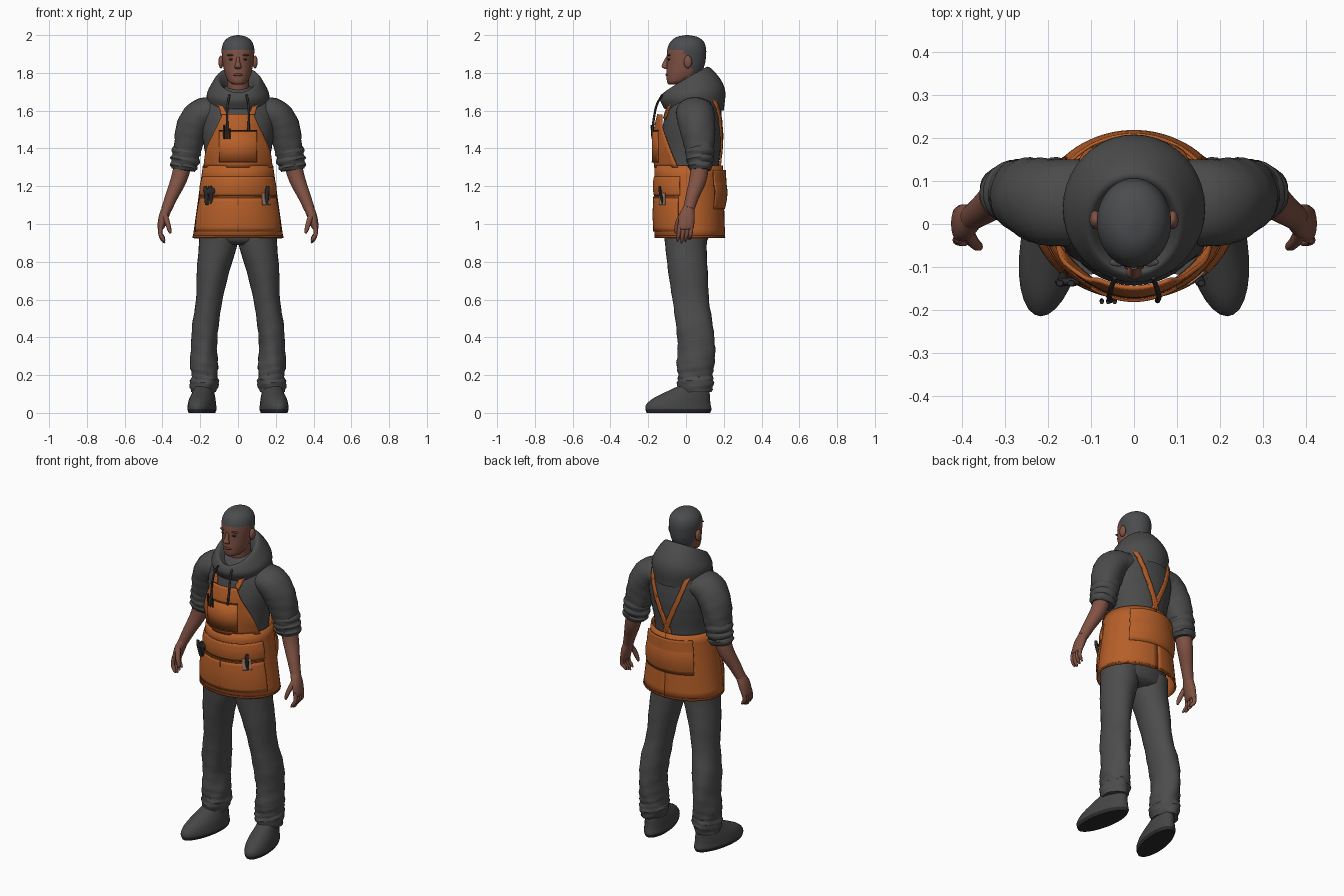
import bpy, bmesh
from math import sin, cos, pi, radians
from mathutils import Vector

cube = bpy.data.objects.get("Cube")
if cube:
    bpy.data.objects.remove(cube, do_unlink=True)


def material(name, r, g, b):
    m = bpy.data.materials.new(name)
    m.use_nodes = True
    m.diffuse_color = (r, g, b, 1)
    node = m.node_tree.nodes["Principled BSDF"]
    node.inputs["Base Color"].default_value = (r, g, b, 1)
    node.inputs["Roughness"].default_value = .8
    return m


skin = material("brown skin", .22, .085, .058)
lip = material("dark lip", .15, .05, .04)
hair = material("short dark hair", .07, .072, .076)
cloth = material("charcoal hoodie", .07, .07, .07)
denim = material("charcoal trousers", .073, .073, .075)
leather = material("dark shoe", .06, .06, .06)
black = material("near black", .025, .025, .025)
orange = material("orange canvas", .47, .115, .022)
seam = material("dark orange seam", .27, .06, .012)
paper = material("tan paper", .42, .22, .15)


def finish(name, bm, mat, mirror=False, thick=0):
    """Turn a bmesh into a smooth shaded object."""
    bmesh.ops.recalc_face_normals(bm, faces=bm.faces)
    me = bpy.data.meshes.new(name)
    bm.to_mesh(me)
    bm.free()
    me.materials.append(mat)
    me.shade_smooth()
    me.set_sharp_from_angle(angle=radians(45))
    ob = bpy.data.objects.new(name, me)
    bpy.context.collection.objects.link(ob)
    if mirror:
        mod = ob.modifiers.new("Mirror", "MIRROR")
        mod.use_mirror_merge = False
    if thick:
        mod = ob.modifiers.new("Thickness", "SOLIDIFY")
        mod.thickness, mod.offset = thick, 0
    return ob


def grid(name, rows, mat, closed=True, cap=False, **kw):
    """Skin rows of points into a surface."""
    bm = bmesh.new()
    vs = [[bm.verts.new(p) for p in row] for row in rows]
    n = len(vs[0])
    for a, b in zip(vs, vs[1:]):
        for j in range(n if closed else n - 1):
            k = (j + 1) % n
            bm.faces.new((a[j], a[k], b[k], b[j]))
    if cap:
        bm.faces.new(vs[0])
        bm.faces.new(vs[-1])
    return finish(name, bm, mat, **kw)


def spline(pts, steps):
    """Smooth interpolation through points of any dimension."""
    p = [Vector(q) for q in pts]
    p = [p[0] * 2 - p[1]] + p + [p[-1] * 2 - p[-2]]
    out = []
    for a, b, c, d in zip(p, p[1:], p[2:], p[3:]):
        for i in range(steps):
            t = i / steps
            out.append(b + (c - a) * (t / 2) + (a * 2 - b * 5 + c * 4 - d) * (t * t / 2)
                       + (b * 3 - a - c * 3 + d) * (t ** 3 / 2))
    return out + [p[-2]]


def tube(name, pts, mat, steps=5, sides=28, fold=0, upright=True, **kw):
    """Loft ellipses given as x, y, z, x radius, y radius."""
    path = spline(pts, steps)
    rows = []
    for i, q in enumerate(path):
        t = Vector((0, 0, 1))
        if not upright:
            after, before = path[min(i + 1, len(path) - 1)], path[max(i - 1, 0)]
            t = (Vector(after[:3]) - Vector(before[:3])).normalized()
        u = Vector((0, 1, 0)).cross(t).normalized()
        v = t.cross(u)
        row = []
        for j in range(sides):
            a = 2 * pi * j / sides
            s = 1 + fold * i / len(path) * sin(3 * a + i * .8) * cos(1.3 * i - a)
            row.append(Vector(q[:3]) + (u * cos(a) * q[3] + v * sin(a) * q[4]) * s)
        rows.append(row)
    return grid(name, rows, mat, cap=True, **kw)


def ball(name, loc, size, mat, mirror=False):
    bm = bmesh.new()
    bmesh.ops.create_uvsphere(bm, u_segments=16, v_segments=10, radius=1)
    for v in bm.verts:
        v.co = Vector(a * b + c for a, b, c in zip(v.co, size, loc))
    return finish(name, bm, mat, mirror=mirror)


# Head with hair painted above the hairline
head = tube("head", [(0, -.065, 1.738, .02, .025), (0, -.045, 1.752, .048, .055),
                     (0, -.015, 1.79, .068, .089), (0, -.002, 1.84, .079, .1),
                     (0, .002, 1.89, .085, .104), (0, .004, 1.93, .086, .102),
                     (0, .006, 1.965, .074, .088), (0, .006, 1.99, .046, .055),
                     (0, .006, 2, .006, .008)], skin, sides=40)
head.data.materials.append(hair)
for f in head.data.polygons:
    drop = min(max((f.center.y + .02) / .06, 0), 1)
    f.material_index = int(f.center.z > 1.925 - .125 * drop)
tube("neck", [(0, .03, 1.62, .06, .065), (0, .02, 1.7, .058, .062),
              (0, .01, 1.79, .06, .064)], skin)
tube("nose", [(0, -.098, 1.885, .008, .008), (0, -.108, 1.855, .011, .014),
              (0, -.113, 1.833, .018, .016), (0, -.1, 1.82, .012, .012)], skin, sides=14)
ball("ears", (.09, .01, 1.858), (.014, .022, .034), skin, True)
ball("eyes", (.034, -.089, 1.872), (.014, .008, .006), black, True)
ball("eyebrows", (.036, -.089, 1.894), (.022, .01, .005), hair, True)
ball("lips", (0, -.099, 1.79), (.024, .01, .008), lip)

# Hoodie body, sleeves and rolled cuffs
torso = tube("hoodie_body", [(0, .02, 1.05, .17, .14), (0, .015, 1.3, .166, .158),
                             (0, .025, 1.4, .178, .158), (0, .032, 1.5, .195, .158),
                             (0, .04, 1.6, .195, .146), (0, .045, 1.66, .165, .128),
                             (0, .045, 1.7, .12, .1), (0, .045, 1.73, .06, .06)],
             cloth, sides=40, fold=.015)
tube("sleeves", [(.11, .05, 1.6, .07, .1), (.19, .05, 1.58, .086, .102),
                 (.238, .06, 1.51, .088, .094), (.265, .07, 1.41, .076, .08),
                 (.28, .073, 1.33, .066, .066)],
     cloth, fold=.07, upright=False, mirror=True)
tube("sleeve_cuffs", [(.27, .072, 1.4, .07, .074), (.274, .073, 1.38, .08, .078),
                      (.277, .073, 1.36, .07, .07), (.28, .074, 1.34, .08, .074),
                      (.284, .074, 1.32, .069, .064), (.287, .075, 1.305, .076, .066),
                      (.29, .075, 1.285, .062, .055)],
     cloth, steps=3, fold=.06, upright=False, mirror=True)

# Hood: tilted rings of width, front y, back y, front z, back z
rows = []
for w, yf, yb, zf, zb in spline([(.06, -.06, .07, 1.67, 1.7), (.085, -.095, .09, 1.68, 1.8),
                                 (.112, -.115, .12, 1.695, 1.832), (.146, -.13, .18, 1.68, 1.77),
                                 (.166, -.135, .208, 1.65, 1.7), (.15, -.115, .2, 1.61, 1.6)], 5):
    row = []
    for j in range(40):
        a = 2 * pi * j / 40
        t = (1 - cos(a)) / 2
        row.append((w * sin(a), yf + (yb - yf) * t, zf + (zb - zf) * t ** .85))
    rows.append(row)
grid("hood", rows, cloth)
tube("drawstrings", [(.045, -.125, 1.685, .006, .006), (.055, -.155, 1.63, .006, .006),
                     (.058, -.17, 1.56, .006, .006), (.055, -.178, 1.49, .007, .007)],
     black, sides=8, upright=False, mirror=True)

# Forearms and hands
tube("forearms", [(.285, .075, 1.34, .048, .05), (.312, .064, 1.24, .043, .046),
                  (.35, .035, 1.15, .034, .036), (.378, .015, 1.08, .028, .03)],
     skin, upright=False, mirror=True)
tube("palms", [(.374, .017, 1.09, .026, .029), (.393, .005, 1.04, .026, .042),
               (.408, 0, .985, .019, .042), (.409, 0, .97, .011, .036)],
     skin, sides=18, upright=False, mirror=True)
for i in range(4):
    y = -.033 + .021 * i
    tip = .9 + .008 * abs(i - 1)
    tube(f"finger_{i + 1}", [(.407, y, .995, .012, .011), (.412, y - .005, .95, .011, .011),
                             (.398, y - .01, tip + .015, .01, .009),
                             (.388, y - .012, tip, .004, .004)],
         skin, steps=3, sides=10, upright=False, mirror=True)
tube("thumbs", [(.388, -.02, 1.05, .016, .016), (.375, -.042, 1.01, .014, .014),
                (.363, -.052, .97, .011, .011), (.358, -.054, .95, .005, .005)],
     skin, steps=3, sides=10, upright=False, mirror=True)

# Trousers
tube("trouser_seat", [(0, .005, .89, .11, .08), (0, .005, .93, .2, .115),
                      (0, .01, 1.1, .185, .13)], denim)
tube("trouser_legs", [(.104, 0, .97, .1, .118), (.107, 0, .88, .101, .11),
                      (.132, .01, .75, .086, .104), (.152, .025, .6, .07, .096),
                      (.173, .045, .46, .072, .1), (.18, .055, .34, .068, .098),
                      (.18, .05, .25, .074, .098), (.177, .05, .2, .07, .094),
                      (.178, .05, .16, .077, .096), (.183, .045, .11, .064, .086)],
     denim, steps=4, fold=.09, mirror=True)

# Shoes, turned out a little, with dark soles
shoe = tube("shoes", [(.185, -.04, 0, .066, .168), (.185, -.04, .02, .073, .175),
                      (.185, -.04, .045, .071, .17), (.185, -.025, .075, .066, .152),
                      (.185, .003, .105, .057, .122), (.185, .035, .14, .048, .08)],
            leather, steps=4, mirror=True)
shoe.data.materials.append(black)
for v in shoe.data.vertices:
    v.co.x -= .15 * v.co.y
for f in shoe.data.polygons:
    f.material_index = int(f.center.z < .02)
for i in range(3):
    ball(f"shoe_lace_{i + 1}", (.197 - .006 * i, -.125 + .03 * i, .088 + .012 * i),
         (.03, .007, .007), black, True)


# Apron pieces that follow the wrapped skirt
def wrap(name, middle, half, low, high, out, mat, bulge=0, thick=.008, **kw):
    rows = []
    for i in range(9):
        z = low + (high - low) * i / 8
        k = (z - .925) / .385
        puff = out + bulge * sin(pi * i / 8)
        row = []
        for j in range(49):
            a = radians(middle + half * (j / 24 - 1))
            row.append(((.236 - .054 * k + puff) * sin(a),
                        .02 - .006 * k - (.183 - .006 * k + puff) * cos(a), z))
        rows.append(row)
    return grid(name, rows, mat, closed=False, thick=thick, **kw)


wrap("apron_skirt", 0, 180, .925, 1.31, 0, orange)
wrap("apron_hem", 0, 180, .928, .938, .003, seam, thick=.004)
wrap("front_pocket", 0, 72, .96, 1.14, .004, orange, bulge=.006)
wrap("front_pocket_edge", 0, 72, 1.137, 1.146, .008, seam, thick=.006)
wrap("waist_band", 0, 75, 1.15, 1.25, .003, orange, bulge=.006)
wrap("waist_band_edge", 0, 75, 1.247, 1.252, .005, seam, thick=.004)
wrap("pocket_divider", 0, .8, .96, 1.14, .01, seam, thick=.004)
wrap("back_pouch", 180, 46, 1.08, 1.27, .004, orange, bulge=.016)
wrap("back_pouch_flap", 180, 47, 1.2, 1.285, .016, orange)

# Bib: rows of height, half width, centre y, side sweep
rows = []
for z, w, y, sweep in spline([(1.3, .18, -.165, .12), (1.39, .167, -.168, .085),
                              (1.47, .133, -.167, .055), (1.52, .108, -.162, .035),
                              (1.58, .082, -.148, .018)], 4):
    rows.append([(w * u, y + sweep * u * u, z) for u in [j / 12 - 1 for j in range(25)]])
grid("apron_bib", rows, orange, closed=False, thick=.01)
grid("chest_pocket", [[(x * .01, -.177 + x * x * .0003, z) for x in range(-10, 11)]
                      for z in (1.33, 1.4, 1.49)], orange, closed=False, thick=.006)
for z in (1.325, 1.493):
    grid("chest_pocket_seam", [[(x * .01, -.179 + x * x * .0003, z + h) for x in range(-10, 11)]
                               for h in (0, .005)], seam, closed=False, thick=.006)

# Shoulder straps drawn onto the hoodie, crossing at the back
rows = []
for x, y, z in spline([(.075, -.145, 1.565), (.112, -.11, 1.66), (.13, -.04, 1.71),
                       (.135, .05, 1.72), (.13, .13, 1.7), (.115, .185, 1.62),
                       (.07, .205, 1.5), (.015, .2, 1.38), (-.02, .19, 1.29)], 6):
    rows.append([(x + h * .008, y, z) for h in (-2, -1, 0, 1, 2)])
straps = grid("shoulder_straps", rows, orange, closed=False, mirror=True)
fit = straps.modifiers.new("Fit", "SHRINKWRAP")
fit.target, fit.offset, fit.wrap_mode = torso, .012, "ABOVE_SURFACE"
straps.modifiers.new("Thickness", "SOLIDIFY").thickness = .01

# Tools and paper in the pockets
for i, x in enumerate((-.075, -.06, -.045)):
    tube(f"pen_{i + 1}", [(x, -.178, 1.45, .005, .005), (x, -.182, 1.525 - .01 * i, .005, .005)],
         black, sides=8)
for i, x in enumerate((-.165, -.14, .15)):
    tube(f"tool_{i + 1}", [(x, -.12, 1.1, .01, .008), (x * 1.03, -.137, 1.17, .012, .008),
                           (x * 1.05, -.138, 1.2, .008, .007)], black, sides=10)
ball("scissor_handle", (-.15, -.135, 1.175), (.035, .01, .02), black)
wrap("note_paper", 42, 7, 1.1, 1.165, .014, paper, thick=.004)
